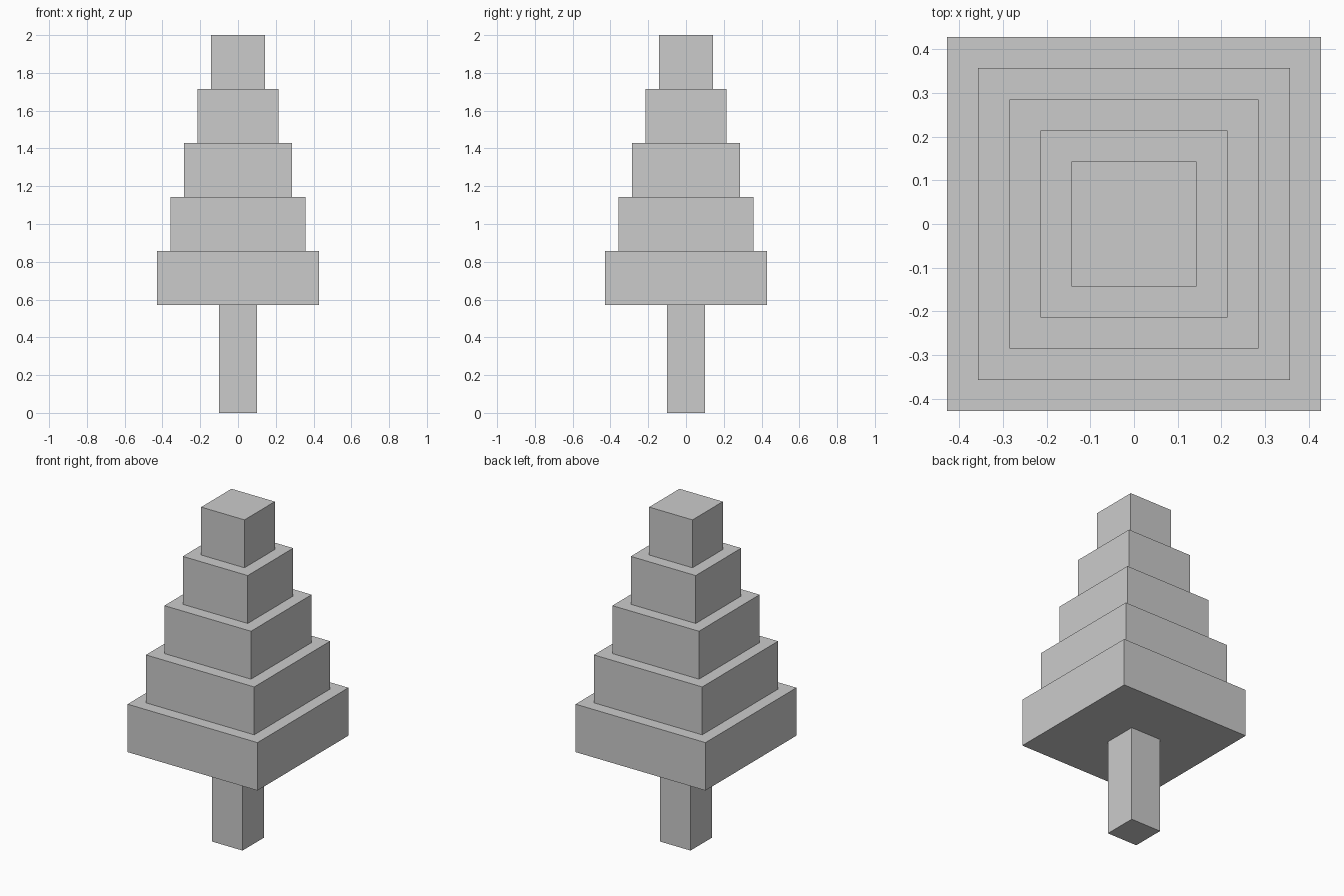
import bpy

if "Cube" in bpy.data.objects:
    bpy.data.objects.remove(bpy.data.objects["Cube"])

U = 2 / 7  # height of one tier


def block(name, width, z0, z1):
    """Square block centred on the z axis, spanning z0 to z1."""
    bpy.ops.mesh.primitive_cube_add(size=1, location=(0, 0, (z0 + z1) / 2))
    ob = bpy.context.object
    ob.name = name
    ob.scale = (width, width, z1 - z0)
    bpy.ops.object.transform_apply(location=False, rotation=False, scale=True)
    return ob


# Trunk
block("trunk", 0.2, 0, 2 * U)

# Five foliage tiers, each narrower than the one below
for i in range(5):
    block(f"foliage_tier_{i + 1}", U * (3 - 0.5 * i), U * (2 + i), U * (3 + i))
